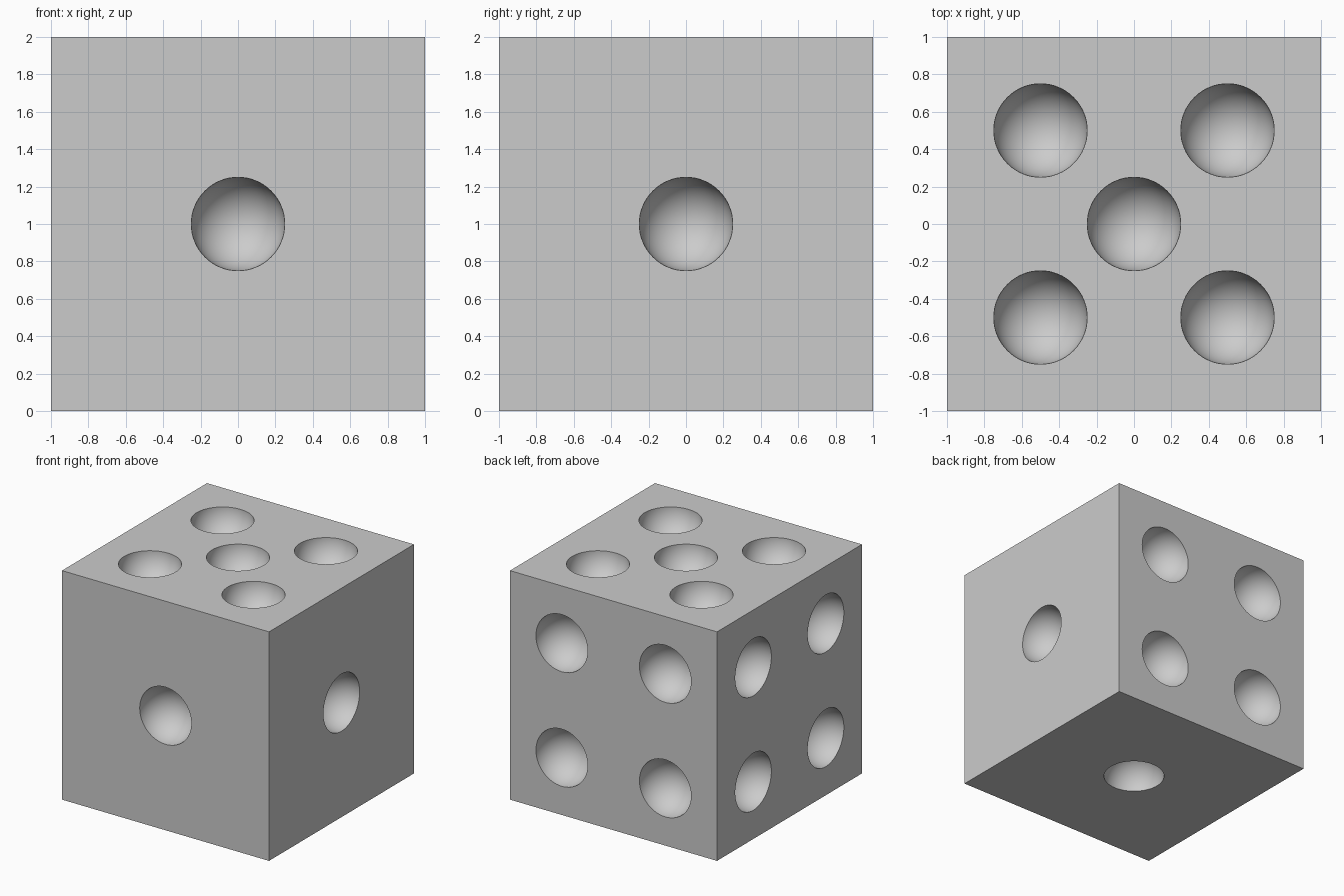
import bpy
import math
from mathutils import Vector

if "Cube" in bpy.data.objects:
    bpy.data.objects.remove(bpy.data.objects["Cube"], do_unlink=True)

grey = bpy.data.materials.new("light_grey")
grey.use_nodes = True
colour = (0.6, 0.6, 0.6, 1)
grey.diffuse_color = colour
grey.node_tree.nodes["Principled BSDF"].inputs["Base Color"].default_value = colour

RADIUS = 0.25
CENTRE = Vector((0, 0, 1))

# Solid cube body
bpy.ops.mesh.primitive_cube_add(size=2, location=CENTRE)
body = bpy.context.object
body.name = "die_body"
body.data.materials.append(grey)

# Pip layouts in each face's own plane
single = [(0, 0)]
four = [(a, b) for a in (-0.5, 0.5) for b in (-0.5, 0.5)]
faces = {
    (0, -1, 0): single,         # front
    (1, 0, 0): single,          # right-hand side
    (0, 0, -1): single,         # underside
    (0, 1, 0): four,            # back
    (-1, 0, 0): four,           # left-hand side
    (0, 0, 1): four + single,   # top
}

# One spherical cutter per pip, its pole along the face normal
cutters = []
for direction, pips in faces.items():
    normal = Vector(direction)
    turn = normal.to_track_quat('Z', 'Y')
    for a, b in pips:
        spot = CENTRE + normal + turn @ Vector((a, b, 0))
        bpy.ops.mesh.primitive_uv_sphere_add(
            segments=64, ring_count=33, radius=RADIUS,
            location=spot, rotation=turn.to_euler())
        cutters.append(bpy.context.object)

bpy.ops.object.select_all(action='DESELECT')
for cutter in cutters:
    cutter.select_set(True)
bpy.context.view_layer.objects.active = cutters[0]
bpy.ops.object.join()
pip_cutter = bpy.context.object
pip_cutter.name = "pip_cutter"
pip_cutter.data.materials.append(grey)
pip_cutter.hide_render = True

# Carve the pips and drop the cutter
carve = body.modifiers.new("carve_pips", 'BOOLEAN')
carve.operation = 'DIFFERENCE'
carve.solver = 'EXACT'
carve.object = pip_cutter
bpy.ops.object.select_all(action='DESELECT')
body.select_set(True)
bpy.context.view_layer.objects.active = body
bpy.ops.object.modifier_apply(modifier=carve.name)
bpy.data.objects.remove(pip_cutter, do_unlink=True)

# Smooth pips, crisp rims and cube edges
bpy.ops.object.shade_smooth_by_angle(angle=math.radians(30))
